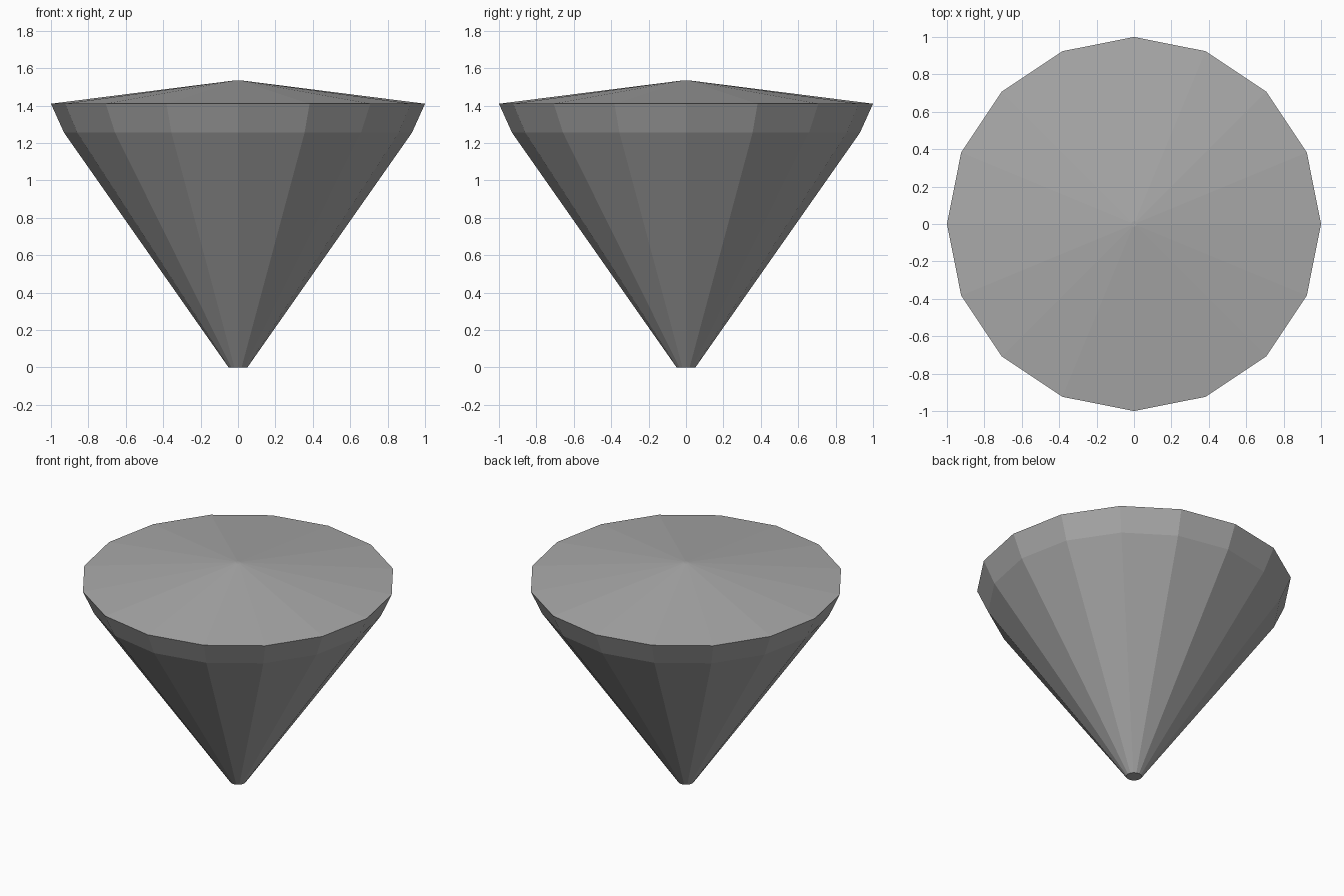
import bpy, bmesh, math

if "Cube" in bpy.data.objects:
    bpy.data.objects.remove(bpy.data.objects["Cube"])

SIDES = 16

# Single flat colour
grey = bpy.data.materials.new("plain_grey")
grey.diffuse_color = (0.40, 0.40, 0.40, 1)
grey.use_nodes = True
grey.node_tree.nodes["Principled BSDF"].inputs["Base Color"].default_value = grey.diffuse_color

# Radius and height of each ring, from the blunt foot to the shallow crown
profile = [(0.05, 0.0), (0.93, 1.255), (1.0, 1.41), (0.015, 1.535)]

bm = bmesh.new()
rings = []
for radius, z in profile:
    rings.append([bm.verts.new((radius * math.cos(math.tau * i / SIDES),
                                radius * math.sin(math.tau * i / SIDES), z))
                  for i in range(SIDES)])

# Faceted walls between neighbouring rings
for low, high in zip(rings, rings[1:]):
    for i in range(SIDES):
        j = (i + 1) % SIDES
        bm.faces.new((low[i], low[j], high[j], high[i]))

# Foot and tip caps
bm.faces.new(rings[0][::-1])
bm.faces.new(rings[-1])

mesh = bpy.data.meshes.new("faceted_cone")
bm.to_mesh(mesh)
bm.free()
mesh.materials.append(grey)
cone = bpy.data.objects.new("faceted_cone", mesh)
bpy.context.collection.objects.link(cone)
